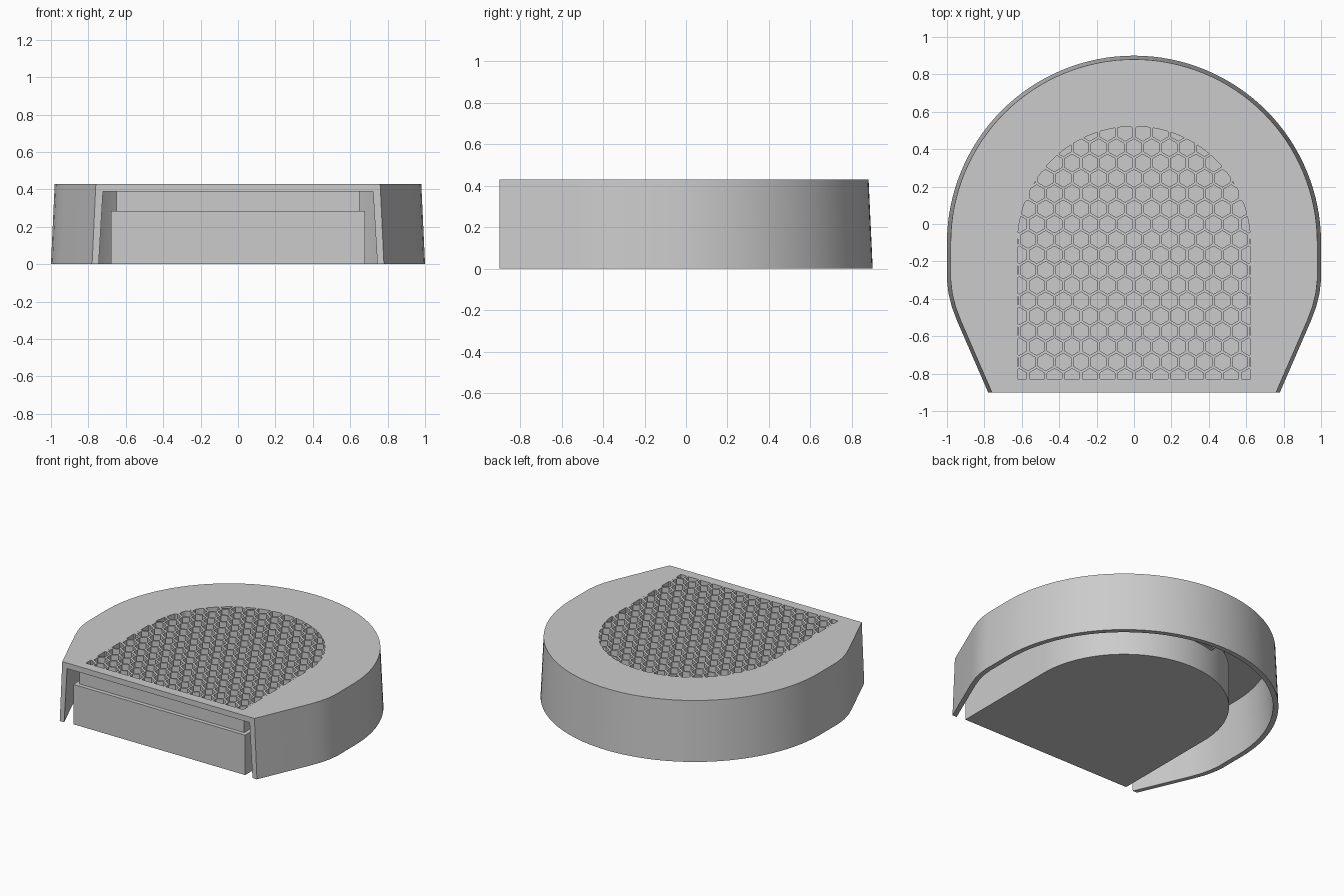
import bpy, bmesh, math

if "Cube" in bpy.data.objects:
    bpy.data.objects.remove(bpy.data.objects["Cube"], do_unlink=True)

GREY = (0.6, 0.6, 0.6, 1)
grey = bpy.data.materials.new("plain_grey")
grey.use_nodes = True
grey.diffuse_color = GREY
grey.node_tree.nodes["Principled BSDF"].inputs["Base Color"].default_value = GREY

ARC_Y = -0.1          # shared centre of every rounded back
TOP, UNDER = 0.43, 0.39


def arc(radius, steps=64):
    return [(radius * math.cos(math.pi * i / steps),
             ARC_Y + radius * math.sin(math.pi * i / steps)) for i in range(steps + 1)]


def arch(radius, front):
    """Straight-sided outline with a half-round back."""
    return arc(radius) + [(-radius, front), (radius, front)]


def shell_outline(inset, extra=0):
    """Round back, narrowing cheeks and an optional run past the front."""
    cheek = [(1, -0.3), (0.992, -0.37), (0.975, -0.44), (0.945, -0.52), (0.78, -0.9)]
    if extra:
        cheek.append((0.78, -0.9 - extra))
    right = [(x - inset, y) for x, y in cheek]
    left = [(-x, y) for x, y in right]
    return arc(1 - inset) + left + right[::-1]


def add_loft(bm, low, z0, high, z1):
    a = [bm.verts.new((x, y, z0)) for x, y in low]
    b = [bm.verts.new((x, y, z1)) for x, y in high]
    bm.faces.new(a[::-1])
    bm.faces.new(b)
    for i in range(len(a)):
        j = (i + 1) % len(a)
        bm.faces.new((a[i], a[j], b[j], b[i]))


def make(name, lofts):
    bm = bmesh.new()
    for loft in lofts:
        add_loft(bm, *loft)
    bmesh.ops.recalc_face_normals(bm, faces=bm.faces)
    mesh = bpy.data.meshes.new(name)
    bm.to_mesh(mesh)
    bm.free()
    obj = bpy.data.objects.new(name, mesh)
    bpy.context.collection.objects.link(obj)
    mesh.materials.append(grey)
    return obj


def select(obj):
    bpy.ops.object.select_all(action='DESELECT')
    obj.select_set(True)
    bpy.context.view_layer.objects.active = obj


def combine(obj, cutter, operation='DIFFERENCE'):
    select(obj)
    mod = obj.modifiers.new("cut", 'BOOLEAN')
    mod.operation = operation
    mod.solver = 'EXACT'
    mod.object = cutter
    bpy.ops.object.modifier_apply(modifier=mod.name)
    bpy.data.objects.remove(cutter, do_unlink=True)


def finish(obj):
    select(obj)
    bpy.ops.object.shade_smooth_by_angle(angle=math.radians(25))


# Drafted outer shell, hollow below and open at the front
shell = make("outer_shell", [(shell_outline(0), 0, shell_outline(0.02), TOP)])
combine(shell, make("shell_cavity", [
    (shell_outline(0.029, 0.1), -0.1, shell_outline(0.058, 0.1), UNDER)]))

# Honeycomb grille, trimmed to an arch and cut through the top
PITCH, HEX = 0.0945, 0.0462
cells = []
for row in range(17):
    cy = 0.49 - row * PITCH * math.sqrt(3) / 2
    shift = 0.5 if row % 2 == 0 else 0
    for col in range(-8, 8):
        cx = (col + shift) * PITCH
        hexagon = [(cx + HEX * math.sin(math.pi * k / 3),
                    cy + HEX * math.cos(math.pi * k / 3)) for k in range(6)]
        cells.append((hexagon, UNDER - 0.02, hexagon, TOP + 0.05))
grille = make("grille_cells", cells)
trim = arch(0.622, -0.83)
combine(grille, make("grille_trim", [(trim, 0.3, trim, 0.6)]), 'INTERSECT')
combine(shell, grille)
finish(shell)


def walled(name, radius, front, wall, z0, z1, cut_from):
    outer, inner = arch(radius, front), arch(radius - wall, front + wall)
    obj = make(name, [(outer, z0, outer, z1)])
    combine(obj, make(name + "_cut", [(inner, cut_from, inner, z1 + 0.1)]))
    finish(obj)


# Collar under the grille and the tray fitted around it
walled("grille_collar", 0.65, -0.86, 0.025, 0.2, UNDER + 0.002, 0.1)
walled("lower_tray", 0.68, -0.89, 0.029, 0, 0.285, 0.03)

# Flared tab at the back of the collar
low = [(-0.19, 0.53), (0.19, 0.53), (0.19, 0.59), (-0.19, 0.59)]
high = [(-0.27, 0.53), (0.27, 0.53), (0.27, 0.69), (-0.27, 0.69)]
make("back_tab", [(low, 0.2, high, UNDER + 0.002)])
